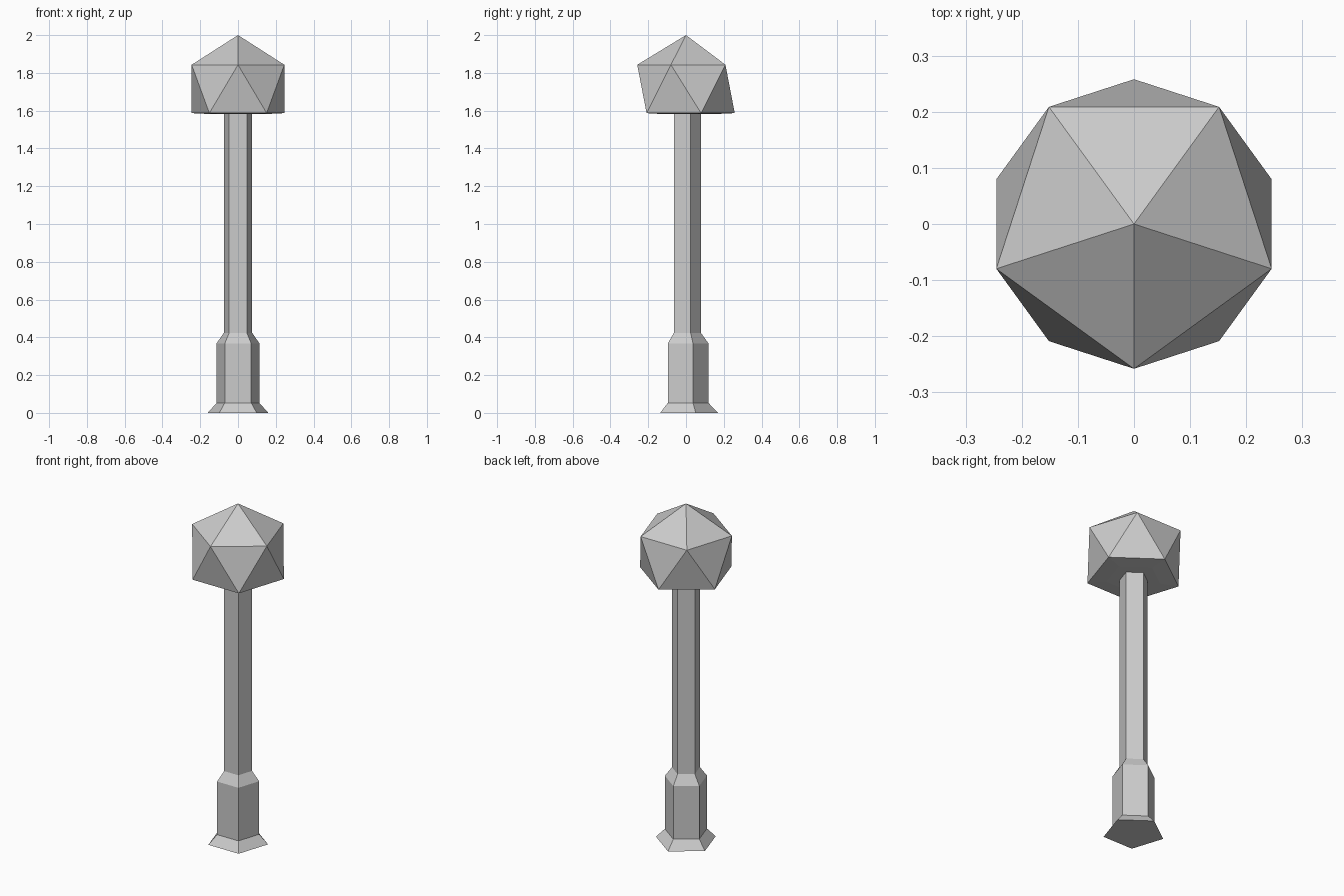
import bpy, bmesh, math

if "Cube" in bpy.data.objects:
    bpy.data.objects.remove(bpy.data.objects["Cube"])


def ring(radius, z, start=90):
    """Five points around the z axis, first one at the start angle."""
    angles = [math.radians(start + 72 * k) for k in range(5)]
    return [(radius * math.cos(a), radius * math.sin(a), z) for a in angles]


def finish(name, bm):
    bmesh.ops.recalc_face_normals(bm, faces=bm.faces)
    mesh = bpy.data.meshes.new(name)
    bm.to_mesh(mesh)
    bm.free()
    obj = bpy.data.objects.new(name, mesh)
    bpy.context.collection.objects.link(obj)
    return obj


def loft(name, profile):
    """Closed five-sided solid through (radius, z) levels."""
    bm = bmesh.new()
    rings = [[bm.verts.new(p) for p in ring(r, z)] for r, z in profile]
    for low, high in zip(rings, rings[1:]):
        for i in range(5):
            j = (i + 1) % 5
            bm.faces.new((low[i], low[j], high[j], high[i]))
    bm.faces.new(rings[0][::-1])
    bm.faces.new(rings[-1])
    return finish(name, bm)


# Lamp post: flared foot, thick base, tapered shoulder and slim pole
loft("lamp_post", [(0.169, 0), (0.119, 0.053), (0.119, 0.368),
                   (0.079, 0.424), (0.079, 1.583)])

# Globe: icosahedron with its bottom point cut off, slightly raised underside
bm = bmesh.new()
points = ([(0, 0, 2.0)] + ring(0.258, 1.843, -90)
          + ring(0.258, 1.587, 90) + ring(0.153, 1.582, 90))
for p in points:
    bm.verts.new(p)
bmesh.ops.convex_hull(bm, input=bm.verts)
bmesh.ops.dissolve_limit(bm, angle_limit=math.radians(1),
                         verts=bm.verts, edges=bm.edges)
finish("lamp_globe", bm)
